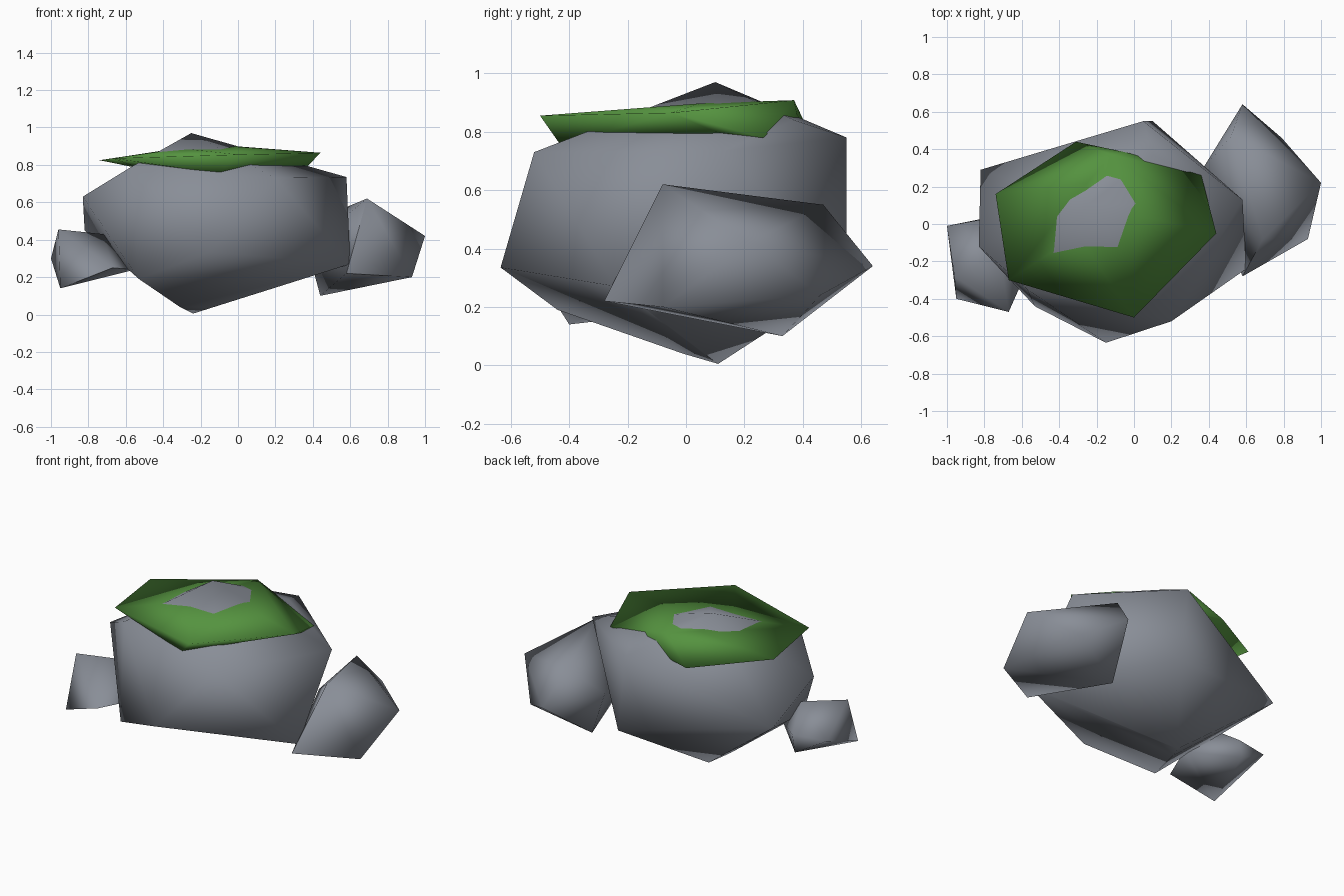
import bpy, bmesh, math


def material(name, rgb):
    m = bpy.data.materials.new(name)
    m.diffuse_color = (*rgb, 1)
    return m


stone = material("blue_grey_stone", (0.25, 0.27, 0.31))
green = material("moss_green", (0.09, 0.29, 0.05))


def chunk(name, corners, mat, angle):
    """Faceted lump wrapped tightly around a few corner points."""
    bm = bmesh.new()
    for c in corners:
        bm.verts.new(c)
    res = bmesh.ops.convex_hull(bm, input=bm.verts)
    loose = {g for g in res["geom_interior"] + res["geom_unused"]
             if isinstance(g, bmesh.types.BMVert)}
    bmesh.ops.delete(bm, geom=list(loose), context='VERTS')
    bmesh.ops.recalc_face_normals(bm, faces=bm.faces)
    me = bpy.data.meshes.new(name)
    bm.to_mesh(me)
    bm.free()
    me.materials.append(mat)
    ob = bpy.data.objects.new(name, me)
    bpy.context.collection.objects.link(ob)
    bpy.ops.object.select_all(action='DESELECT')
    ob.select_set(True)
    bpy.context.view_layer.objects.active = ob
    bpy.ops.object.shade_smooth_by_angle(angle=math.radians(angle))
    return ob


# Large central boulder: peak, shoulders, waist, underside
chunk("main_boulder", [
    (-0.25, 0.10, 0.97),
    (-0.57, -0.35, 0.79), (0.20, -0.52, 0.73), (0.58, 0.13, 0.735),
    (0.10, 0.37, 0.84), (0.05, 0.55, 0.78),
    (-0.82, 0.29, 0.45), (-0.83, -0.12, 0.63),
    (-0.15, -0.635, 0.335), (0.60, -0.24, 0.27), (0.10, 0.55, 0.29),
    (-0.53, -0.44, 0.19), (-0.24, 0.11, 0.005), (-0.31, -0.01, 0.04),
    (-0.13, 0.06, 0.04),
], stone, 80)

# Medium rock leaning on the right
chunk("right_rock", [
    (0.69, -0.08, 0.62), (0.52, 0.47, 0.55), (0.79, 0.46, 0.24),
    (0.58, 0.64, 0.34), (1.00, 0.22, 0.42), (0.93, -0.08, 0.20),
    (0.44, 0.33, 0.10), (0.58, -0.28, 0.22), (0.37, 0.30, 0.36),
], stone, 80)

# Small rock on the left
chunk("left_rock", [
    (-0.96, -0.28, 0.455), (-0.72, -0.15, 0.43), (-1.00, -0.01, 0.30),
    (-0.95, -0.40, 0.14), (-0.67, -0.47, 0.25), (-0.80, 0.03, 0.19),
    (-0.78, 0.03, 0.30), (-0.55, -0.20, 0.24),
], stone, 80)

# Moss cap: rim, crown and smaller underside, pierced by the peak
chunk("moss_cap", [
    (-0.74, 0.16, 0.825), (-0.67, -0.30, 0.835), (0.00, -0.50, 0.855),
    (0.44, -0.05, 0.865), (0.36, 0.26, 0.78), (-0.03, 0.38, 0.86),
    (-0.12, 0.37, 0.908), (-0.31, 0.44, 0.76),
    (-0.30, -0.06, 0.888), (0.00, 0.05, 0.897), (-0.25, 0.22, 0.90),
    (-0.52, -0.10, 0.78), (-0.10, -0.43, 0.755), (0.38, 0.10, 0.80),
    (0.18, 0.27, 0.77),
], green, 180)
